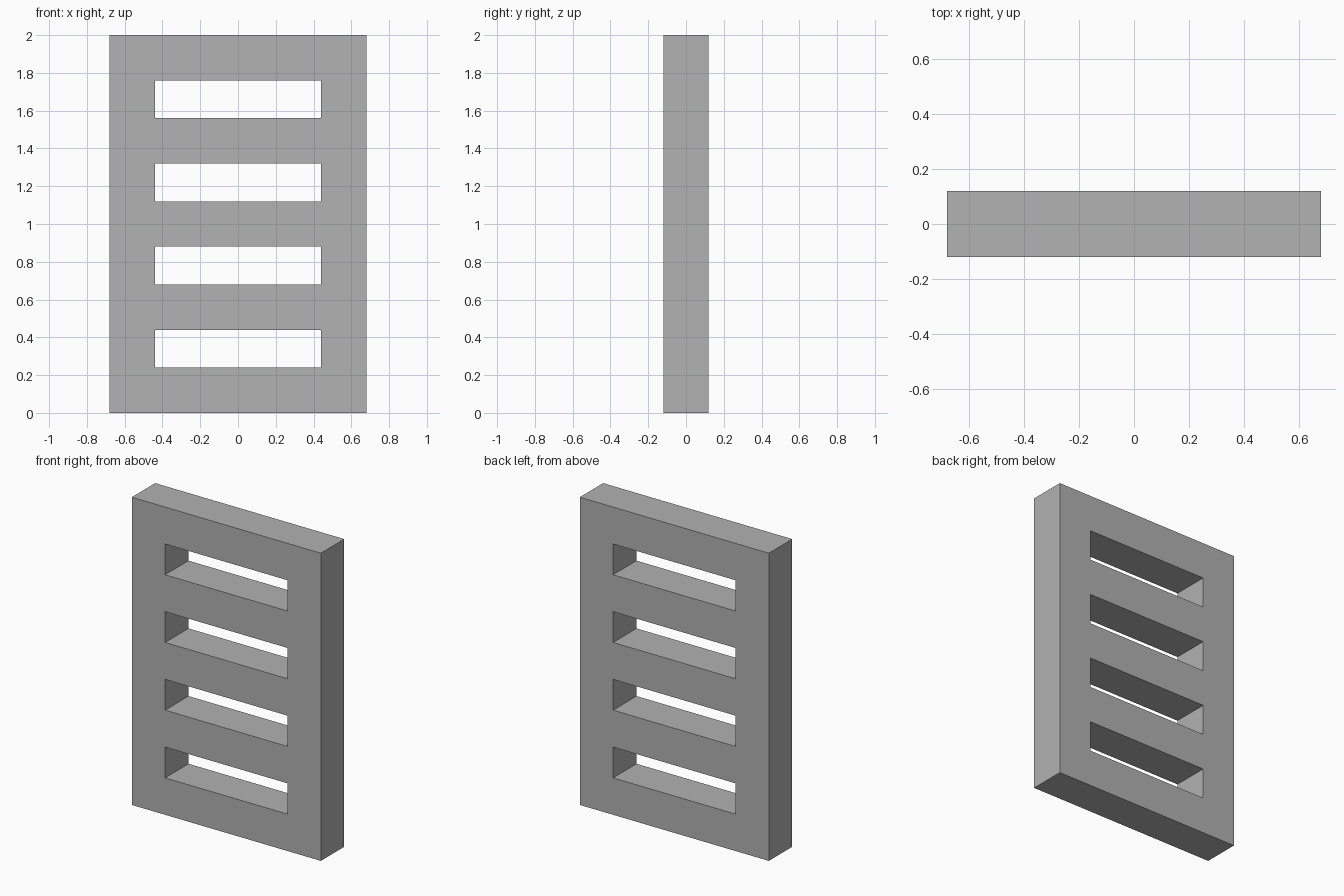
import bpy
import bmesh
from mathutils import Vector

cube = bpy.data.objects.get("Cube")
if cube:
    bpy.data.objects.remove(cube, do_unlink=True)

HALF_WIDTH, HALF_DEPTH = 0.68, 0.12
BAR, SLOT, SLOTS = 0.24, 0.20, 4

# Grey material
grey = bpy.data.materials.new("plain grey")
grey.use_nodes = True
colour = (0.445, 0.445, 0.445, 1)
grey.diffuse_color = colour
grey.node_tree.nodes["Principled BSDF"].inputs["Base Color"].default_value = colour

# Grid lines: stiles left and right, rails alternating with slots
xs = [-HALF_WIDTH, -HALF_WIDTH + BAR, HALF_WIDTH - BAR, HALF_WIDTH]
zs = [0.0]
for i in range(SLOTS):
    zs += [zs[-1] + BAR, zs[-1] + BAR + SLOT]
zs.append(zs[-1] + BAR)

# Front face with open slots
bm = bmesh.new()
grid = [[bm.verts.new((x, -HALF_DEPTH, z)) for x in xs] for z in zs]
for r in range(len(zs) - 1):
    for c in range(len(xs) - 1):
        if c == 1 and r % 2 == 1:
            continue
        bm.faces.new((grid[r][c], grid[r][c + 1], grid[r + 1][c + 1], grid[r + 1][c]))

# Thickness, keeping the front face as one closed solid
result = bmesh.ops.extrude_face_region(bm, geom=bm.faces[:], use_keep_orig=True)
back = [v for v in result["geom"] if isinstance(v, bmesh.types.BMVert)]
bmesh.ops.translate(bm, verts=back, vec=Vector((0, 2 * HALF_DEPTH, 0)))
bmesh.ops.recalc_face_normals(bm, faces=bm.faces[:])

mesh = bpy.data.meshes.new("slotted_panel")
bm.to_mesh(mesh)
bm.free()
mesh.materials.append(grey)
panel = bpy.data.objects.new("slotted_panel", mesh)
bpy.context.collection.objects.link(panel)
